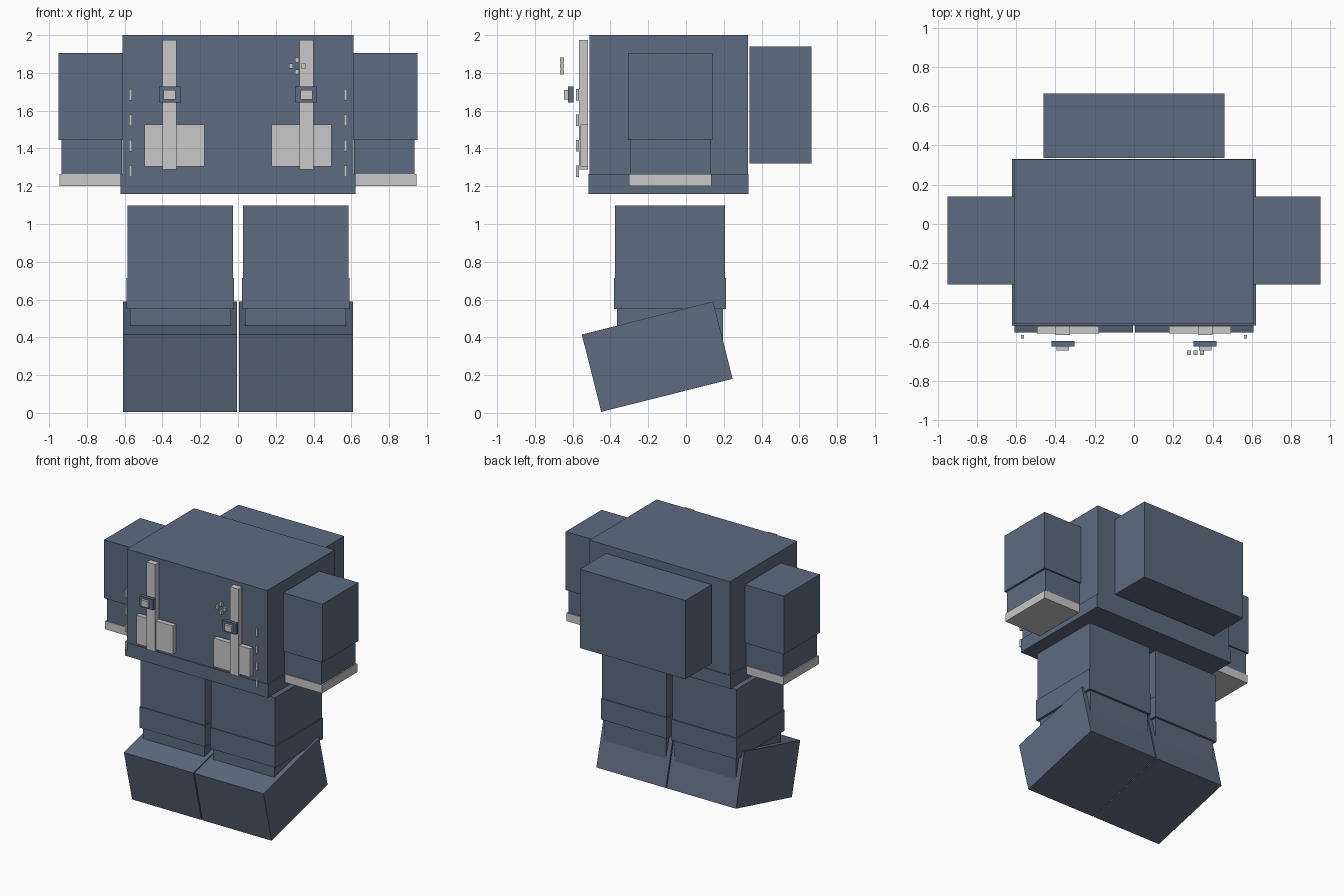
import bpy
import math


def material(name, rgb):
    m = bpy.data.materials.new(name)
    m.diffuse_color = (*rgb, 1.0)
    return m


BLUE = material("slate blue", (0.109, 0.147, 0.212))
GREY = material("light grey", (0.58, 0.58, 0.58))


def box(name, x, y, z, mat, tilt=0.0):
    """Box from (min, max) ranges, optionally tilted about the x axis."""
    centre = [(r[0] + r[1]) / 2 for r in (x, y, z)]
    half = [abs(r[1] - r[0]) / 2 for r in (x, y, z)]
    bpy.ops.mesh.primitive_cube_add(size=2, location=centre, rotation=(tilt, 0, 0))
    ob = bpy.context.object
    ob.name = name
    ob.scale = half
    ob.data.materials.append(mat)
    return ob


def pair(name, x, y, z, mat, tilt=0.0):
    """Same box on the right and mirrored on the left."""
    box(name + "_right", x, y, z, mat, tilt)
    box(name + "_left", (-x[1], -x[0]), y, z, mat, tilt)


# Torso, waist band and backpack
box("torso", (-0.612, 0.612), (-0.51, 0.328), (1.165, 2.0), BLUE)
box("waist_band", (-0.622, 0.622), (-0.516, 0.332), (1.16, 1.265), BLUE)
box("backpack", (-0.46, 0.46), (0.337, 0.664), (1.32, 1.94), BLUE)

# Arms with pale cuffs
pair("upper_arm", (0.612, 0.95), (-0.308, 0.14), (1.445, 1.905), BLUE)
pair("forearm", (0.615, 0.935), (-0.297, 0.129), (1.205, 1.445), BLUE)
pair("cuff", (0.61, 0.945), (-0.303, 0.135), (1.2, 1.265), GREY)

# Legs, knee bands, socks and tilted boots
pair("leg", (0.027, 0.585), (-0.375, 0.207), (0.555, 1.098), BLUE)
pair("leg_band", (0.021, 0.591), (-0.381, 0.213), (0.55, 0.715), BLUE)
pair("sock", (0.038, 0.571), (-0.364, 0.196), (0.33, 0.552), BLUE)
pair("boot", (0.004, 0.608), (-0.511, 0.206), (0.0865, 0.5085), BLUE,
     math.radians(14.1))

# Chest straps, pouches and buckles
pair("strap", (0.325, 0.4), (-0.566, -0.519), (1.288, 1.975), GREY)
pair("pouch", (0.177, 0.495), (-0.558, -0.52), (1.304, 1.528), GREY)
pair("buckle", (0.303, 0.419), (-0.625, -0.596), (1.643, 1.728), BLUE)
pair("buckle_plate", (0.332, 0.394), (-0.645, -0.625), (1.66, 1.71), GREY)

# Column of studs on each side of the chest
for i in range(4):
    z = 1.685 - 0.135 * i
    pair(f"stud_{i + 1}", (0.56, 0.576), (-0.582, -0.566), (z - 0.03, z + 0.03), GREY)

# Small four-piece badge
for i, (dx, dz) in enumerate(((-1, 0), (1, 0), (0, -1), (0, 1))):
    x, z = 0.313 + 0.033 * dx, 1.837 + 0.032 * dz
    box(f"badge_piece_{i + 1}", (x - 0.011, x + 0.011), (-0.666, -0.645),
        (z - 0.013, z + 0.013), GREY)
